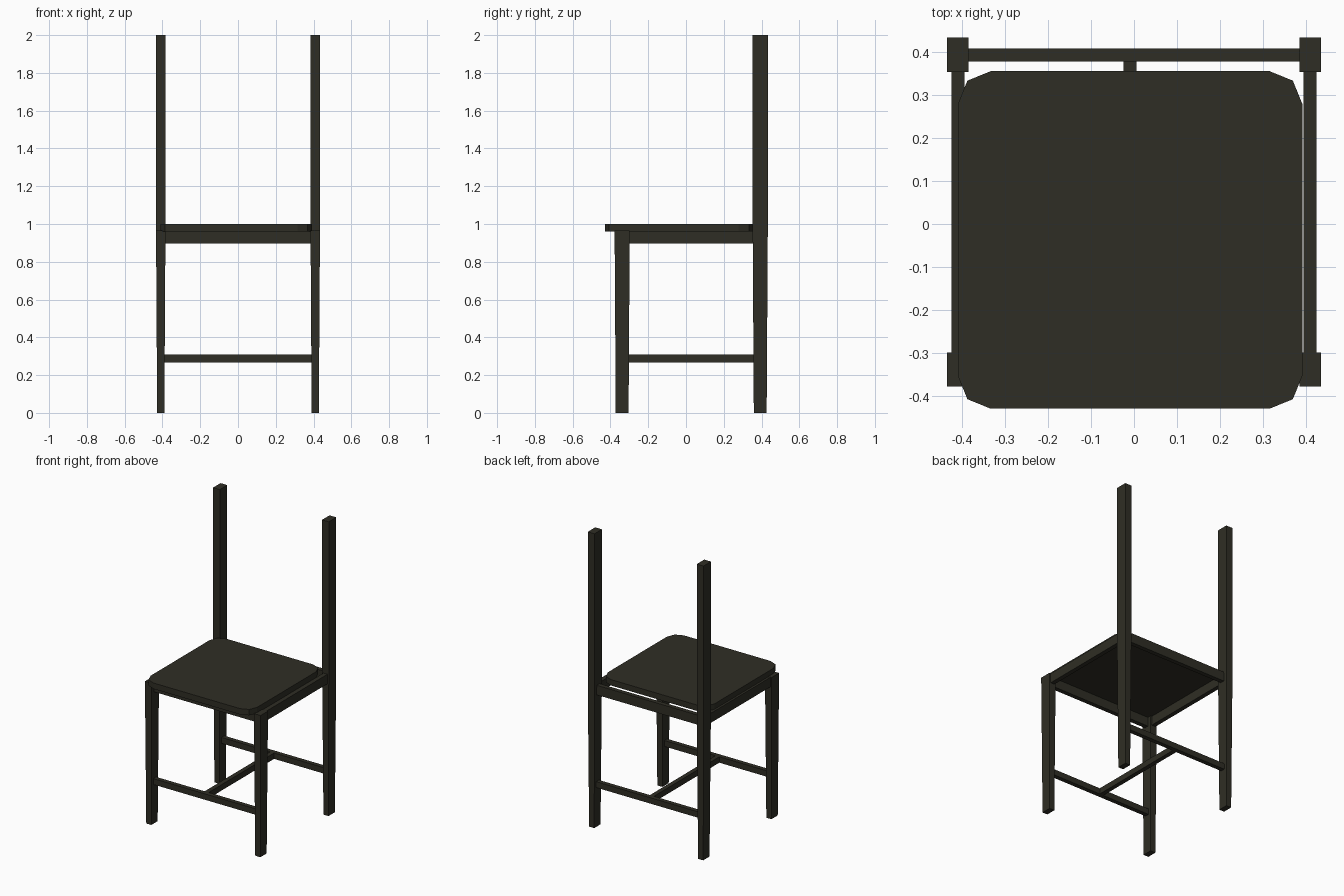
import bpy, bmesh

if "Cube" in bpy.data.objects:
    bpy.data.objects.remove(bpy.data.objects["Cube"])

wood = bpy.data.materials.new("dark_olive_wood")
wood.diffuse_color = (0.028, 0.027, 0.018, 1)
wood.use_nodes = True
wood.node_tree.nodes["Principled BSDF"].inputs["Base Color"].default_value = wood.diffuse_color


def finish(name, bm):
    bmesh.ops.recalc_face_normals(bm, faces=bm.faces)
    me = bpy.data.meshes.new(name)
    bm.to_mesh(me)
    bm.free()
    me.materials.append(wood)
    ob = bpy.data.objects.new(name, me)
    bpy.context.collection.objects.link(ob)


def loft(name, sections):
    """Rectangular sections (cx, cy, width, depth, z) joined bottom to top."""
    bm = bmesh.new()
    rings = [[bm.verts.new((cx + sx * w / 2, cy + sy * d / 2, z))
              for sx, sy in ((-1, -1), (1, -1), (1, 1), (-1, 1))]
             for cx, cy, w, d, z in sections]
    bm.faces.new(rings[0])
    bm.faces.new(rings[-1])
    for a, b in zip(rings, rings[1:]):
        for i in range(4):
            j = (i + 1) % 4
            bm.faces.new((a[i], a[j], b[j], b[i]))
    finish(name, bm)


def box(name, x0, x1, y0, y1, z0, z1):
    cx, cy, w, d = (x0 + x1) / 2, (y0 + y1) / 2, x1 - x0, y1 - y0
    loft(name, [(cx, cy, w, d, z0), (cx, cy, w, d, z1)])


FRONT, BACK, SIDE = -0.338, 0.393, 0.409

# Tapered front legs, back posts and side aprons
for s, side in ((-1, "left"), (1, "right")):
    x = s * SIDE
    loft(side + "_front_leg", [(x, FRONT, 0.038, 0.068, 0),
                               (x, FRONT, 0.05, 0.08, 0.965)])
    loft(side + "_back_post", [(x, BACK, 0.038, 0.068, 0),
                               (x, BACK, 0.05, 0.08, 0.965),
                               (x, BACK, 0.05, 0.08, 2.0)])
    box(side + "_apron", x - 0.015, x + 0.015, FRONT, BACK - 0.015, 0.898, 0.963)

# Front and back aprons and stretchers
for y, end in ((FRONT, "front"), (BACK, "back")):
    box(end + "_apron", -SIDE, SIDE, y - 0.015, y + 0.015, 0.898, 0.963)
    box(end + "_stretcher", -SIDE, SIDE, y - 0.015, y + 0.015, 0.268, 0.308)

# Middle stretcher
box("middle_stretcher", -0.024, 0.006, FRONT, BACK, 0.268, 0.308)

# Seat board with faceted corners
X0, X1, Y0, Y1, R, C = -0.409, 0.391, -0.429, 0.355, 0.076, 0.022
corner = [(0, R), (C, C), (R, 0)]
outline = [(X0 + a, Y0 + b) for a, b in corner]
outline += [(X1 - a, Y0 + b) for a, b in reversed(corner)]
outline += [(X1 - a, Y1 - b) for a, b in corner]
outline += [(X0 + a, Y1 - b) for a, b in reversed(corner)]
bm = bmesh.new()
face = bm.faces.new([bm.verts.new((x, y, 0.96)) for x, y in outline])
ext = bmesh.ops.extrude_face_region(bm, geom=[face], use_keep_orig=True)
for v in ext["geom"]:
    if isinstance(v, bmesh.types.BMVert):
        v.co.z = 1.0
finish("seat", bm)
